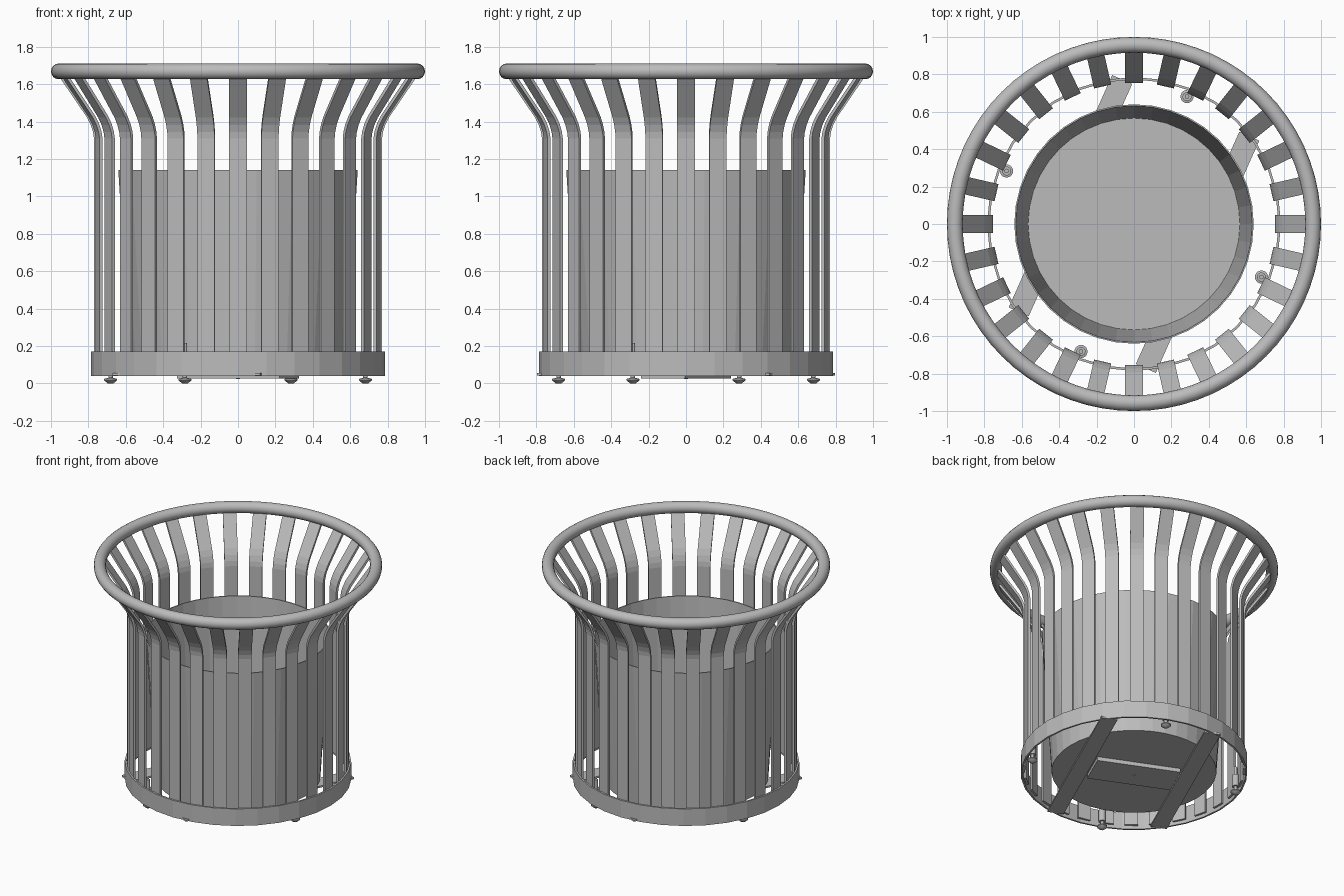
import bpy, bmesh, math
from mathutils import Matrix

cube = bpy.data.objects.get("Cube")
if cube:
    bpy.data.objects.remove(cube, do_unlink=True)

grey = bpy.data.materials.new("grey_metal")
grey.use_nodes = True
colour = (0.5, 0.5, 0.5, 1.0)
grey.diffuse_color = colour
grey.node_tree.nodes["Principled BSDF"].inputs["Base Color"].default_value = colour


def add_object(name, bm):
    """Turn a bmesh into a grey object."""
    bmesh.ops.recalc_face_normals(bm, faces=bm.faces)
    mesh = bpy.data.meshes.new(name)
    bm.to_mesh(mesh)
    bm.free()
    mesh.materials.append(grey)
    obj = bpy.data.objects.new(name, mesh)
    bpy.context.collection.objects.link(obj)
    return obj


def lathe(name, profile, sides, closed=True):
    """Spin an (r, z) profile round the z axis."""
    bm = bmesh.new()
    verts = [bm.verts.new((r, 0, z)) for r, z in profile]
    edges = [bm.edges.new(pair) for pair in zip(verts, verts[1:])]
    if closed:
        edges.append(bm.edges.new((verts[-1], verts[0])))
    bmesh.ops.spin(bm, geom=verts + edges, axis=(0, 0, 1), cent=(0, 0, 0),
                   angle=math.tau, steps=sides, use_duplicate=False)
    bmesh.ops.remove_doubles(bm, verts=bm.verts, dist=0.0005)
    return add_object(name, bm)


def box(name, size, centre, angle):
    """Box placed in a frame turned about z."""
    bm = bmesh.new()
    bmesh.ops.create_cube(bm, size=1)
    bmesh.ops.scale(bm, vec=size, verts=bm.verts)
    bmesh.ops.translate(bm, vec=centre, verts=bm.verts)
    bmesh.ops.transform(bm, matrix=Matrix.Rotation(angle, 4, "Z"), verts=bm.verts)
    return add_object(name, bm)


def smooth(obj):
    bpy.ops.object.select_all(action="DESELECT")
    obj.select_set(True)
    bpy.context.view_layer.objects.active = obj
    bpy.ops.object.shade_smooth_by_angle(angle=math.radians(40))


# Round tube rim
tube = [(0.958 + 0.042 * math.cos(math.tau * i / 16),
         1.668 + 0.042 * math.sin(math.tau * i / 16)) for i in range(16)]
smooth(lathe("top_rim", tube, 72))

# Flat band round the base
lathe("base_band", [(0.773, 0.04), (0.786, 0.04), (0.786, 0.17), (0.773, 0.17)], 32)

# Tapered inner liner with a thin wall and floor
lathe("liner", [(0, 0.055), (0.572, 0.055), (0.64, 1.14), (0.632, 1.14),
                (0.566, 0.065), (0, 0.065)], 40, closed=False)

# Flared slats, sharing one mesh
SLATS = 28
path = [(0.762, 0.065), (0.762, 1.31), (0.767, 1.345), (0.78, 1.385),
        (0.8, 1.425), (0.95, 1.645)]
bm = bmesh.new()
rows = [[bm.verts.new((r, side * 0.047, z)) for side in (-1, 1)] for r, z in path]
for low, high in zip(rows, rows[1:]):
    bm.faces.new((low[0], low[1], high[1], high[0]))
first_slat = add_object("slat_1", bm)
thickness = first_slat.modifiers.new("thickness", "SOLIDIFY")
thickness.thickness = 0.016
thickness.offset = 0
for i in range(1, SLATS):
    slat = first_slat.copy()
    slat.name = f"slat_{i + 1}"
    slat.rotation_euler.z = math.tau * i / SLATS
    bpy.context.collection.objects.link(slat)

# Two floor straps and the mounting plate between them
turn = math.radians(66)
for side, label in ((-1, "right"), (1, "left")):
    box(f"floor_strap_{label}", (1.36, 0.117, 0.014), (0, side * 0.372, 0.048), turn)
box("mounting_plate", (0.258, 0.6, 0.03), (0, 0, 0.04), turn)
hole = lathe("plate_bolt", [(0, 0.022), (0.012, 0.022), (0.012, 0.03), (0, 0.03)],
             16, closed=False)

# Four levelling feet: pad, threaded rod and collar
foot_profile = [(0, 0), (0.015, 0), (0.035, 0.016), (0.035, 0.024), (0.012, 0.03),
                (0.012, 0.06), (0.024, 0.06), (0.024, 0.15), (0.012, 0.15),
                (0.012, 0.215), (0, 0.215)]
first_foot = lathe("foot_1", foot_profile, 20, closed=False)
smooth(first_foot)
for i in range(4):
    foot = first_foot if i == 0 else first_foot.copy()
    angle = math.radians(67.4) + i * math.pi / 2
    foot.location = (0.738 * math.cos(angle), 0.738 * math.sin(angle), 0)
    if i:
        foot.name = f"foot_{i + 1}"
        bpy.context.collection.objects.link(foot)
